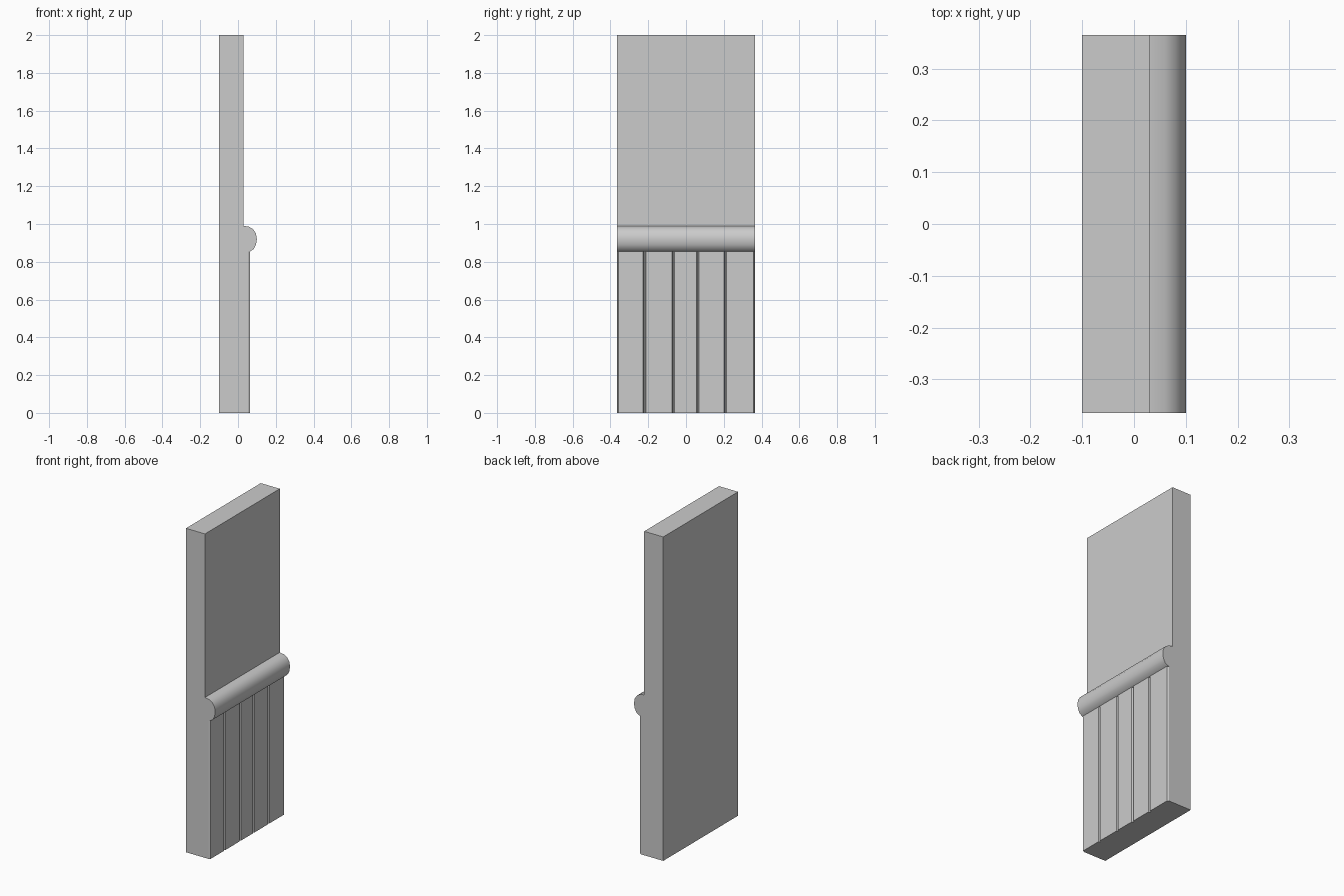
import bpy, bmesh
from mathutils import Vector

if "Cube" in bpy.data.objects:
    bpy.data.objects.remove(bpy.data.objects["Cube"])

HALF = 0.365      # half width of the panel
FACE = 0.064      # front plane of the wainscot boards
RAIL_BOTTOM = 0.855


def prism(bm, points, direction):
    """Extrude a closed polygon along a direction into a solid."""
    face = bm.faces.new([bm.verts.new(p) for p in points])
    result = bmesh.ops.extrude_face_region(bm, geom=[face])
    verts = [g for g in result["geom"] if isinstance(g, bmesh.types.BMVert)]
    bmesh.ops.translate(bm, vec=Vector(direction), verts=verts)


def finish(bm, name):
    bmesh.ops.recalc_face_normals(bm, faces=bm.faces[:])
    mesh = bpy.data.meshes.new(name)
    bm.to_mesh(mesh)
    bm.free()
    ob = bpy.data.objects.new(name, mesh)
    bpy.context.collection.objects.link(ob)
    return ob


# wall with rounded chair rail and thicker wainscot, as one side profile
profile = [(-0.10, 0), (FACE, 0), (FACE, RAIL_BOTTOM),
           (0.083, 0.867), (0.095, 0.89), (0.10, 0.92), (0.095, 0.95),
           (0.08, 0.972), (0.06, 0.985), (0.03, 0.99), (0.03, 2), (-0.10, 2)]
bm = bmesh.new()
prism(bm, [(x, -HALF, z) for x, z in profile], (0, 2 * HALF, 0))
wall = finish(bm, "wall_panel")

# grooves between the boards, plus half grooves at the two ends
bm = bmesh.new()
for y in (-HALF, -0.22, -0.068, 0.063, 0.208, HALF):
    section = [(FACE + 0.01, -0.007), (FACE, -0.007), (FACE - 0.01, -0.002),
               (FACE - 0.01, 0.002), (FACE, 0.007), (FACE + 0.01, 0.007)]
    prism(bm, [(x, y + dy, -0.1) for x, dy in section],
          (0, 0, 0.1 + RAIL_BOTTOM - 0.001))
cutter = finish(bm, "groove_cutter")
cutter.hide_render = True

mod = wall.modifiers.new("grooves", 'BOOLEAN')
mod.operation = 'DIFFERENCE'
mod.solver = 'EXACT'
mod.object = cutter
bpy.context.view_layer.objects.active = wall
wall.select_set(True)
bpy.ops.object.modifier_apply(modifier=mod.name)
bpy.data.objects.remove(cutter)

# smooth the rail, keep the corners sharp
bpy.ops.object.shade_smooth_by_angle(angle=0.6)
